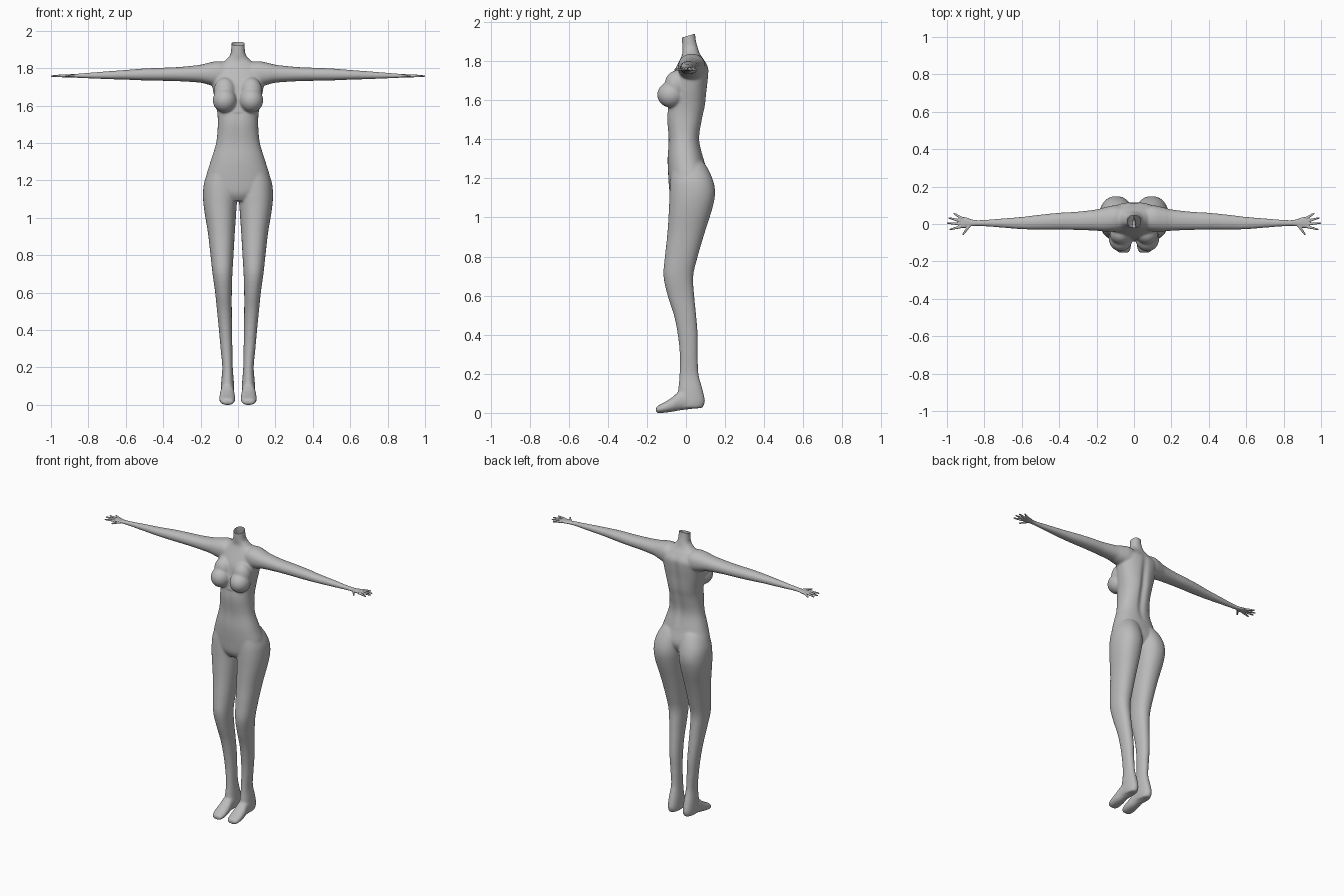
import bpy, bmesh, math
from mathutils import Vector, Matrix

if "Cube" in bpy.data.objects:
    bpy.data.objects.remove(bpy.data.objects["Cube"])

grey = bpy.data.materials.new("plain grey")
grey.diffuse_color = (0.5, 0.5, 0.5, 1)
grey.use_nodes = True
grey.node_tree.nodes["Principled BSDF"].inputs["Base Color"].default_value = grey.diffuse_color


def spline(a, b, c, d, t):
    return [0.5 * (2 * q + (r - p) * t + (2 * p - 5 * q + 4 * r - s) * t * t
                   + (3 * q - p - 3 * r + s) * t ** 3) for p, q, r, s in zip(a, b, c, d)]


def loft(bm, rows, axis, side=1, power=2.2, steps=5, seg=40):
    """Closed skin through rounded sections: (position, u min, u max, v min, v max)."""
    n, fine = len(rows), []
    for i in range(n - 1):
        quad = [rows[max(0, min(n - 1, i + k))] for k in (-1, 0, 1, 2)]
        fine += [spline(*quad, s / steps) for s in range(steps)]
    fine.append(rows[-1])
    rings = []
    for t, u0, u1, v0, v1 in fine:
        ring = []
        for k in range(seg):
            a = 2 * math.pi * k / seg
            c, s = math.cos(a), math.sin(a)
            u = (u0 + u1) / 2 + (u1 - u0) / 2 * math.copysign(abs(c) ** (2 / power), c)
            v = (v0 + v1) / 2 + (v1 - v0) / 2 * math.copysign(abs(s) ** (2 / power), s)
            p = [u, v]
            p.insert(axis, t)
            ring.append(bm.verts.new((p[0] * side, p[1], p[2])))
        rings.append(ring)
    for a, b in zip(rings, rings[1:]):
        for k in range(seg):
            bm.faces.new((a[k], a[(k + 1) % seg], b[(k + 1) % seg], b[k]))
    bm.faces.new(rings[0])
    bm.faces.new(rings[-1])


def ball(bm, center, radii):
    bmesh.ops.create_uvsphere(bm, u_segments=32, v_segments=20, radius=1,
                              matrix=Matrix.Translation(center) @ Matrix.Diagonal((*radii, 1)))


def finger(bm, a, b, r0, r1):
    a, b = Vector(a), Vector(b)
    turn = (b - a).to_track_quat('Z', 'Y').to_matrix().to_4x4()
    bmesh.ops.create_cone(bm, cap_ends=True, segments=16, radius1=r0, radius2=r1,
                          depth=(b - a).length, matrix=Matrix.Translation((a + b) / 2) @ turn)
    ball(bm, b, (r1, r1, r1))


def fuse(bm, name, voxel, rounds):
    """Merge the overlapping parts into one smooth skin."""
    bmesh.ops.recalc_face_normals(bm, faces=bm.faces[:])
    me = bpy.data.meshes.new(name)
    bm.to_mesh(me)
    bm.free()
    ob = bpy.data.objects.new(name, me)
    bpy.context.collection.objects.link(ob)
    mod = ob.modifiers.new("merge", 'REMESH')
    mod.mode, mod.voxel_size = 'VOXEL', voxel
    mod = ob.modifiers.new("soften", 'SMOOTH')
    mod.factor, mod.iterations = 0.5, rounds
    dg = bpy.context.evaluated_depsgraph_get()
    new = bpy.data.meshes.new_from_object(ob.evaluated_get(dg))
    ob.modifiers.clear()
    ob.data = new
    new.materials.clear()
    new.materials.append(grey)
    new.polygons.foreach_set("use_smooth", [True] * len(new.polygons))
    return ob


TORSO = [(1.09, .06, -.06, .03), (1.13, .13, -.083, .08), (1.2, .172, -.09, .115),
         (1.3, .147, -.094, .09), (1.4, .117, -.09, .07), (1.5, .108, -.098, .085),
         (1.57, .112, -.093, .1), (1.65, .128, -.085, .108), (1.72, .14, -.072, .115),
         (1.77, .145, -.05, .114), (1.81, .115, -.03, .09), (1.84, .07, -.018, .07),
         (1.87, .042, -.019, .06), (1.91, .036, -.02, .05), (1.96, .035, -.02, .045)]
LEG = [(1.30, .03, .10, -.04, .07), (1.27, .006, .145, -.07, .10), (1.2, .002, .178, -.08, .135),
       (1.13, .002, .187, -.084, .149), (1.05, .008, .182, -.087, .136), (.92, .017, .161, -.095, .095),
       (.8, .024, .147, -.108, .06), (.7, .03, .136, -.115, .037), (.6, .033, .122, -.094, .042),
       (.5, .033, .112, -.062, .052), (.4, .032, .102, -.042, .06), (.3, .03, .093, -.032, .06),
       (.2, .028, .084, -.033, .064), (.12, .022, .09, -.04, .085), (.06, .02, .092, -.05, .097),
       (.025, .025, .087, -.04, .085)]
FOOT = [(.08, .03, .08, .025, .08), (.03, .022, .09, .02, .12), (-.03, .02, .094, .013, .112),
        (-.07, .016, .099, .006, .08), (-.11, .015, .1, .001, .055), (-.14, .02, .094, -.001, .039),
        (-.154, .03, .08, .003, .028)]
ARM = [(.03, -.03, .09, 1.70, 1.82), (.1, -.04, .1, 1.70, 1.837), (.16, -.04, .088, 1.712, 1.828),
       (.2, -.036, .078, 1.722, 1.818), (.3, -.032, .066, 1.729, 1.807), (.4, -.03, .06, 1.732, 1.802),
       (.5, -.03, .05, 1.734, 1.798), (.6, -.028, .038, 1.738, 1.79), (.7, -.02, .03, 1.741, 1.783),
       (.8, -.012, .022, 1.745, 1.775), (.84, -.008, .018, 1.748, 1.772)]
PALM = [(.74, -.015, .025, 1.744, 1.778), (.83, -.01, .02, 1.747, 1.772), (.87, -.012, .025, 1.749, 1.768),
        (.9, -.02, .036, 1.75, 1.767), (.93, -.02, .036, 1.752, 1.765), (.94, -.014, .03, 1.754, 1.763)]
FINGERS = [(.92, .03, .962, .056), (.93, .017, .988, .032), (.93, .001, .996, .005),
           (.925, -.014, .983, -.029), (.88, -.008, .914, -.056)]

# torso, legs, feet, arms and bust as one skin
bm = bmesh.new()
loft(bm, [(z, -r, r, a, b) for z, r, a, b in TORSO], 2, power=2.3)
for s in (1, -1):
    loft(bm, LEG, 2, s)
    loft(bm, FOOT, 1, s)
    loft(bm, ARM, 0, s)
    ball(bm, (.071 * s, -.077, 1.628), (.064, .07, .066))
    ball(bm, (.07 * s, -.052, 1.675), (.06, .058, .075))
body = fuse(bm, "body", 0.006, 9)

# spine furrow, belly line, and open neck cut at a slant
bm = bmesh.new()
bm.from_mesh(body.data)
for v in bm.verts:
    x, y, z = v.co
    if 1.3 < z < 1.82:
        fade = math.sin(math.pi * (z - 1.3) / 0.52)
        line = math.exp(-(x / .022) ** 2) * fade
        if y > .03:
            v.co.y -= .014 * line
        elif y < -.05 and z < 1.56:
            v.co.y += .004 * line
bmesh.ops.bisect_plane(bm, geom=bm.verts[:] + bm.edges[:] + bm.faces[:], dist=1e-5,
                       plane_co=(0, .012, 1.93), plane_no=(0, -.3, 1), clear_outer=True)
bm.to_mesh(body.data)
bm.free()

# hands with spread fingers
for s, name in ((1, "left_hand"), (-1, "right_hand")):
    bm = bmesh.new()
    loft(bm, PALM, 0, s)
    for x0, y0, x1, y1 in FINGERS:
        finger(bm, (x0 * s, y0, 1.759), (x1 * s, y1, 1.757), .0085, .0045)
    fuse(bm, name, 0.0022, 4)
